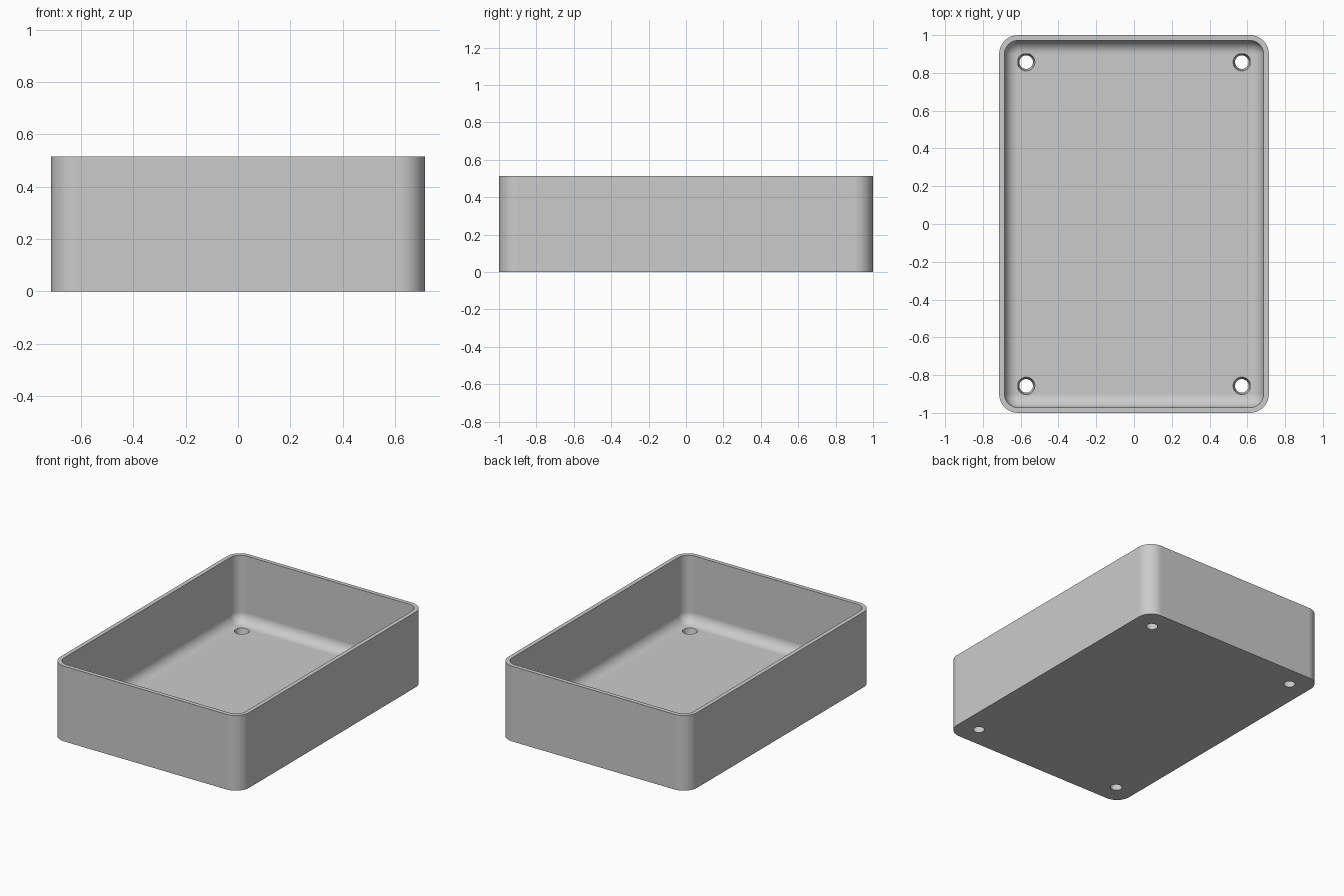
import bpy, bmesh
from math import cos, sin, pi, tau

old = bpy.data.objects.get("Cube")
if old:
    bpy.data.objects.remove(old, do_unlink=True)

HALF_X, HALF_Y, HEIGHT = 0.714, 1.0, 0.514
WALL, FLOOR, CORNER, FILLET = 0.0286, 0.057, 0.1, 0.07
HOLE_X, HOLE_Y, HOLE_TOP, HOLE_BOTTOM = 0.571, 0.857, 0.0465, 0.036
STEPS, SIDES = 10, 32

bm = bmesh.new()


def link(points):
    """Closed loop of vertices joined by edges."""
    verts = [bm.verts.new(p) for p in points]
    edges = [bm.edges.new((v, verts[i - 1])) for i, v in enumerate(verts)]
    return verts, edges


def rounded_loop(inset, z):
    """Rounded rectangle, moved inwards by the inset."""
    r = CORNER - inset
    cx, cy = HALF_X - CORNER, HALF_Y - CORNER
    points = []
    for quarter, (sx, sy) in enumerate(((1, 1), (-1, 1), (-1, -1), (1, -1))):
        for i in range(STEPS + 1):
            a = (quarter + i / STEPS) * pi / 2
            points.append((sx * cx + r * cos(a), sy * cy + r * sin(a), z))
    return link(points)


def circle_loop(x, y, z, r):
    return link([(x + r * cos(tau * i / SIDES), y + r * sin(tau * i / SIDES), z)
                 for i in range(SIDES)])


def skin(a, b):
    """Quads between two loops of equal length."""
    for i in range(len(a)):
        bm.faces.new((a[i - 1], a[i], b[i], b[i - 1]))


# Outer wall, rim, inner wall and rounded edge down to the floor
loops = [rounded_loop(0, 0), rounded_loop(0, HEIGHT), rounded_loop(WALL, HEIGHT)]
for i in range(STEPS + 1):
    a = i / STEPS * pi / 2
    loops.append(rounded_loop(WALL + FILLET * (1 - cos(a)),
                              FLOOR + FILLET * (1 - sin(a))))
for lower, upper in zip(loops, loops[1:]):
    skin(lower[0], upper[0])

# Tapered screw holes through the floor
bottom_edges, floor_edges = list(loops[0][1]), list(loops[-1][1])
for sx in (-1, 1):
    for sy in (-1, 1):
        low = circle_loop(sx * HOLE_X, sy * HOLE_Y, 0, HOLE_BOTTOM)
        high = circle_loop(sx * HOLE_X, sy * HOLE_Y, FLOOR, HOLE_TOP)
        skin(low[0], high[0])
        bottom_edges += low[1]
        floor_edges += high[1]

# Underside and floor
for edges in (bottom_edges, floor_edges):
    bmesh.ops.triangle_fill(bm, use_beauty=True, edges=edges)
bmesh.ops.recalc_face_normals(bm, faces=bm.faces)

mesh = bpy.data.meshes.new("open_box")
bm.to_mesh(mesh)
bm.free()
box = bpy.data.objects.new("open_box", mesh)
bpy.context.collection.objects.link(box)

# Plain grey
grey = bpy.data.materials.new("plain_grey")
grey.use_nodes = True
colour = (0.6, 0.6, 0.6, 1)
grey.diffuse_color = colour
grey.node_tree.nodes["Principled BSDF"].inputs["Base Color"].default_value = colour
mesh.materials.append(grey)

# Smooth curves, crisp rims, flat panels
bpy.ops.object.select_all(action="DESELECT")
box.select_set(True)
bpy.context.view_layer.objects.active = box
bpy.ops.object.shade_smooth_by_angle(angle=pi / 6)
normals = box.modifiers.new("even_shading", "WEIGHTED_NORMAL")
normals.keep_sharp = True
